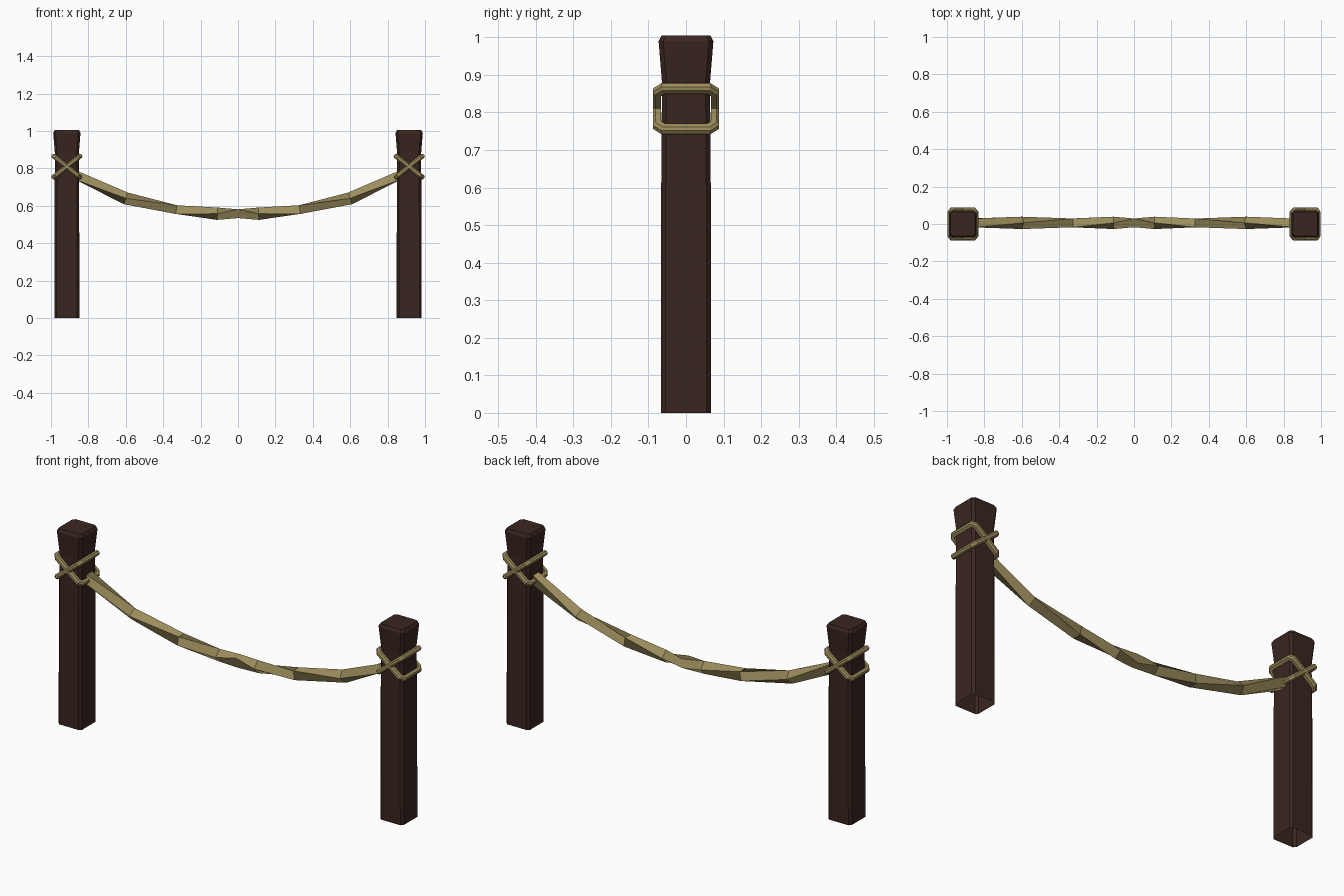
import bpy
import math
from mathutils import Matrix

if "Cube" in bpy.data.objects:
    bpy.data.objects.remove(bpy.data.objects["Cube"])


def material(name, color):
    m = bpy.data.materials.new(name)
    m.diffuse_color = (*color, 1)
    m.use_nodes = True
    m.node_tree.nodes["Principled BSDF"].inputs["Base Color"].default_value = m.diffuse_color
    return m


WOOD = material("dark_wood", (0.042, 0.019, 0.014))
ROPE = material("rope_fibre", (0.34, 0.27, 0.11))
POST_X = 0.915


def loft(name, rings, mat, closed=False, start_cap=False, end_cap=False):
    """Skin a list of equal-length point rings with flat quads."""
    n, k = len(rings[0]), len(rings)
    verts = [p for r in rings for p in r]
    faces = []
    for i in range(k if closed else k - 1):
        a, b = i * n, ((i + 1) % k) * n
        for j in range(n):
            q = (j + 1) % n
            faces.append((a + j, a + q, b + q, b + j))
    if start_cap:
        faces.append(tuple(reversed(range(n))))
    if end_cap:
        faces.append(tuple(range((k - 1) * n, k * n)))
    mesh = bpy.data.meshes.new(name)
    mesh.from_pydata(verts, [], faces)
    mesh.materials.append(mat)
    obj = bpy.data.objects.new(name, mesh)
    bpy.context.collection.objects.link(obj)
    return obj


def chamfered_rect(hx, hy, c, z):
    """Counter-clockwise rectangle with cut corners."""
    return [(hx, -hy + c, z), (hx, hy - c, z), (hx - c, hy, z), (-hx + c, hy, z),
            (-hx, hy - c, z), (-hx, -hy + c, z), (-hx + c, -hy, z), (hx - c, -hy, z)]


# Posts: chamfered, slightly flared head, open underside
POST_PROFILE = [(0, 0.067), (0.6, 0.066), (0.88, 0.064), (0.99, 0.073), (1.005, 0.065)]


def post(name, x):
    rings = [chamfered_rect(h, h, 0.012, z) for z, h in POST_PROFILE]
    loft(name, rings, WOOD, end_cap=True).location.x = x


# Lashings: tilted square loops, (radial, normal) offsets of the cord section
SECTION = [(-0.011, -0.013), (0.004, -0.013), (0.011, -0.006),
           (0.011, 0.006), (0.004, 0.013), (-0.011, 0.013)]


def lashing(name, x, tilt):
    rings = [chamfered_rect(0.09 + r, 0.077 + r, 0.016 + 0.586 * r, n) for r, n in SECTION]
    obj = loft(name, rings, ROPE, closed=True)
    obj.data.transform(Matrix.Translation((x, 0, 0.81)) @ Matrix.Rotation(tilt, 4, 'Y'))


for side, s in (("left", -1), ("right", 1)):
    post(side + "_post", s * POST_X)
    lashing(side + "_lashing_a", s * POST_X, math.radians(38.6))
    lashing(side + "_lashing_b", s * POST_X, math.radians(-38.6))

# Hanging rope: square section twisting 45 degrees per station, mirrored at the middle
HALF_PATH = [(-0.86, 0.762), (-0.6, 0.64), (-0.33, 0.58), (-0.11, 0.558), (0, 0.558)]
RADIUS = 0.033


def rope_ring(i):
    x, z = HALF_PATH[i]
    x0, z0 = HALF_PATH[max(i - 1, 0)]
    x1, z1 = HALF_PATH[min(i + 1, 4)]
    slope = 0 if i == 4 else math.atan2(z1 - z0, x1 - x0)
    ring = []
    for j in range(4):
        a = math.radians(45 - 45 * i + 90 * j)
        u, v = RADIUS * math.cos(a), RADIUS * math.sin(a)
        ring.append((x - v * math.sin(slope), 0.006 + u, z + v * math.cos(slope)))
    return ring


left = [rope_ring(i) for i in range(5)]
right = [[(-x, y, z) for x, y, z in r] for r in reversed(left[:4])]
loft("hanging_rope", left + right, ROPE, start_cap=True, end_cap=True)

# Keep outward normals consistent
import bmesh
for obj in bpy.context.collection.objects:
    bm = bmesh.new()
    bm.from_mesh(obj.data)
    bmesh.ops.recalc_face_normals(bm, faces=bm.faces)
    bm.to_mesh(obj.data)
    bm.free()
